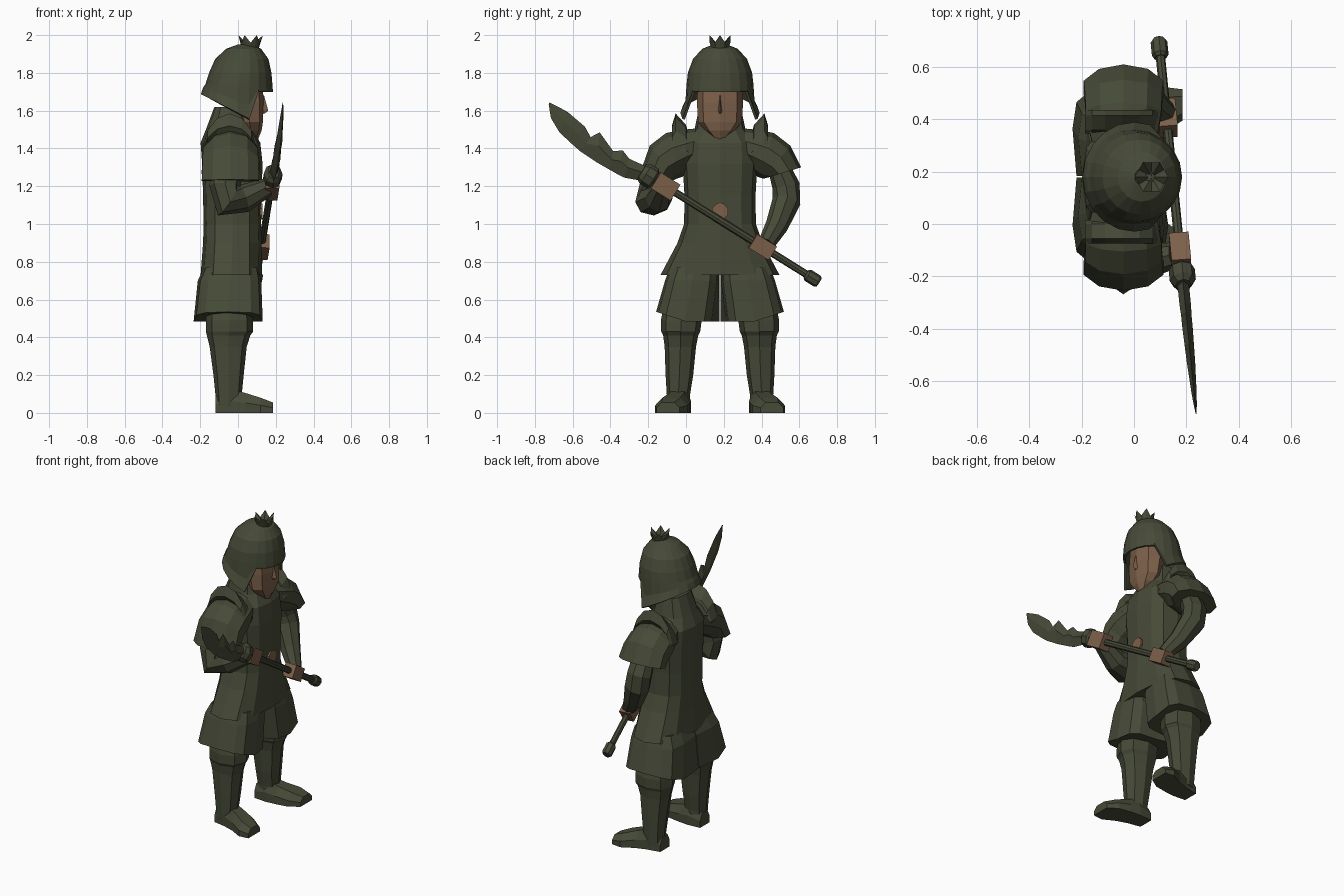
import bpy, bmesh, math
from mathutils import Vector

C = 0.18  # the body's middle plane is y = C, it looks along +x


def material(name, col):
    m = bpy.data.materials.new(name)
    m.diffuse_color = (*col, 1)
    return m


GREEN = material("dark olive", (0.062, 0.069, 0.039))
SKIN = material("brown skin", (0.205, 0.117, 0.068))


def loft(name, rings, mat=GREEN, caps=True):
    """Skin a list of equal-length point rings."""
    bm = bmesh.new()
    vs = [[bm.verts.new(p) for p in r] for r in rings]
    n = len(rings[0])
    for a, b in zip(vs, vs[1:]):
        for i in range(n):
            j = (i + 1) % n
            bm.faces.new((a[i], a[j], b[j], b[i]))
    if caps:
        bm.faces.new(vs[0])
        bm.faces.new(vs[-1])
    bmesh.ops.recalc_face_normals(bm, faces=bm.faces)
    me = bpy.data.meshes.new(name)
    bm.to_mesh(me)
    bm.free()
    me.materials.append(mat)
    ob = bpy.data.objects.new(name, me)
    bpy.context.collection.objects.link(ob)
    return ob


def ring(z, cx, rx, ry, cy=C, n=12, p=1.0):
    """Horizontal (super)ellipse; the first point faces forward."""
    def f(v):
        return math.copysign(abs(v) ** p, v)
    return [Vector((cx + rx * f(math.cos(2 * math.pi * i / n)),
                    cy + ry * f(math.sin(2 * math.pi * i / n)), z)) for i in range(n)]


def tube(name, path, radii, mat=GREEN, n=8, rot=0.0, ref=(1, 0, 0)):
    """Loft along a path; radii are pairs (along ref, across ref)."""
    path = [Vector(p) for p in path]
    rings = []
    for i, p in enumerate(path):
        t = (path[min(i + 1, len(path) - 1)] - path[max(i - 1, 0)]).normalized()
        u = Vector(ref)
        u = (u - t * u.dot(t)).normalized()
        v = t.cross(u)
        a, b = radii[i]
        rings.append([p + u * a * math.cos(rot + 2 * math.pi * k / n)
                      + v * b * math.sin(rot + 2 * math.pi * k / n) for k in range(n)])
    return loft(name, rings, mat)


# Coat: collar, chest, waist and upper flared skirt
loft("coat", [ring(z, cx, rx, ry, p=0.75) for z, cx, rx, ry in (
    (1.62, -0.04, 0.085, 0.11), (1.50, -0.045, 0.125, 0.135), (1.43, -0.04, 0.158, 0.19),
    (1.32, -0.03, 0.16, 0.198), (1.15, -0.03, 0.155, 0.188), (1.00, -0.03, 0.152, 0.19),
    (0.90, -0.03, 0.155, 0.225), (0.73, -0.035, 0.163, 0.315))])

# Belt buckle
tube("belt_buckle", [(0.09, C, 1.066), (0.131, C, 1.066)], [(0.045, 0.045)] * 2,
     SKIN, 8, math.pi / 8, (0, 0, 1))

for s, side in ((-1, "right"), (1, "left")):
    # Lower skirt half: open wedge in front, narrow slit behind, hem rising outwards
    rows = []
    for z, cx, rx, d, ry, rise in ((0.77, -0.035, 0.145, 0.135, 0.13, 0),
                                   (0.70, -0.045, 0.168, 0.148, 0.143, 0),
                                   (0.485, -0.052, 0.183, 0.185, 0.153, 0.05)):
        cy = C + s * d
        r = ring(z, cx, rx, ry, cy, 12, 0.6)
        for v in r:
            v.z += rise * max(0, s * (v.y - cy) / ry)
            if v.x < cx - 0.01 and s * (v.y - cy) < -0.01:
                v.y = C + s * 0.003
        rows.append(r)
    loft("lower_skirt_" + side, rows)

    # Leg with knee band and boot shaft
    loft("leg_" + side, [ring(z, cx, rx, ry, C + s * d, 8, 0.85) for z, cx, rx, ry, d in (
        (0.60, -0.05, 0.11, 0.09, 0.20), (0.49, -0.045, 0.125, 0.108, 0.205),
        (0.43, -0.045, 0.125, 0.103, 0.208), (0.41, -0.05, 0.115, 0.093, 0.208),
        (0.35, -0.052, 0.098, 0.083, 0.21), (0.20, -0.05, 0.08, 0.073, 0.215),
        (0.10, -0.05, 0.07, 0.062, 0.22), (0.03, -0.05, 0.065, 0.058, 0.22))])

    # Boot foot, toes turned out
    loft("foot_" + side, [[Vector((x, C + s * (d + w * a), h * b)) for a, b in (
        (-1, 0), (1, 0), (1, 0.5), (0.55, 1), (-0.55, 1), (-1, 0.5))] for x, d, w, h in (
        (-0.118, 0.21, 0.05, 0.09), (-0.03, 0.215, 0.062, 0.125), (0.04, 0.23, 0.07, 0.105),
        (0.12, 0.258, 0.085, 0.08), (0.185, 0.275, 0.06, 0.055))])

    # Wide shoulder sleeve: rings spanned by an outer and an inner point (d, z)
    end = (0.43, 1.30, 0.25, 1.245) if s > 0 else (0.435, 1.235, 0.26, 1.225)
    rows = []
    for (od, oz, nd, nz), rx in (((0.08, 1.51, 0.08, 1.34), 0.11), ((0.19, 1.50, 0.17, 1.28), 0.14),
                                 ((0.285, 1.482, 0.20, 1.25), 0.152),
                                 ((0.372, 1.415, 0.23, 1.24), 0.155), (end, 0.16)):
        rows.append([Vector((-0.04 + rx * math.cos(a), C + s * ((od + nd) + (od - nd) * math.sin(a)) / 2,
                             ((oz + nz) + (oz - nz) * math.sin(a)) / 2))
                     for a in (math.pi * k / 5 + math.pi / 10 for k in range(10))])
    loft("shoulder_sleeve_" + side, rows)

    # Standing shoulder crest
    rows = []
    for k in range(7):
        a = math.radians(10 + 160 * k / 6)
        x, h = -0.045 + 0.145 * math.cos(a), math.sin(a)
        rows.append([Vector((x, C + s * d, 1.36 + e * h)) for d, e in (
            (0.165, 0.11), (0.225, 0.11), (0.255, 0.16), (0.235, 0.225), (0.18, 0.165))])
    loft("shoulder_crest_" + side, rows)


# Polearm line: the point of the shaft at a given y
def shaft_at(y):
    return Vector((0.165 - 0.1 * y, y, 1.2 - 0.624 * (y + 0.11)))


# Arms: one lifted forward, one reaching down across the body
tube("arm_right", [(-0.045, C - 0.30, 1.33), (-0.07, C - 0.345, 1.20), (-0.055, C - 0.35, 1.125),
                   (0.03, C - 0.325, 1.135), (0.155, -0.12, 1.195)],
     [(0.055, 0.075), (0.08, 0.082), (0.10, 0.095), (0.07, 0.075), (0.05, 0.05)],
     ref=(0, 1, 0))
tube("arm_left", [(-0.035, C + 0.30, 1.33), (-0.03, C + 0.35, 1.20), (-0.015, C + 0.352, 1.12),
                  (0.05, C + 0.30, 0.99), (0.12, 0.425, 0.895)],
     [(0.075, 0.055), (0.08, 0.073), (0.082, 0.075), (0.065, 0.06), (0.045, 0.045)])

# Hands gripping the shaft
for y, side, r in ((-0.11, "right", 0.07), (0.405, "left", 0.06)):
    tube("hand_" + side, [shaft_at(y + 0.052), shaft_at(y - 0.052)], [(0.053, r)] * 2,
         SKIN, 4, math.pi / 4)

# Polearm shaft, end knob and guard
tube("shaft", [shaft_at(0.68), shaft_at(-0.22)], [(0.018, 0.02)] * 2)
tube("shaft_knob", [shaft_at(y) for y in (0.635, 0.645, 0.695, 0.705)],
     [(0.022, 0.024), (0.032, 0.034), (0.032, 0.034), (0.024, 0.026)])
tube("blade_guard", [shaft_at(y) for y in (-0.165, -0.175, -0.215, -0.235)],
     [(0.04, 0.045), (0.05, 0.06), (0.05, 0.06), (0.03, 0.045)])

# Curved blade with two barbs: (lower y, z, upper y, z, half thickness)
rows = []
for ly, lz, uy, uz, t in (
        (-0.215, 1.225, -0.20, 1.30, 0.022), (-0.325, 1.245, -0.30, 1.345, 0.022),
        (-0.36, 1.262, -0.335, 1.39, 0.02), (-0.40, 1.285, -0.385, 1.385, 0.02),
        (-0.47, 1.325, -0.457, 1.485, 0.018), (-0.56, 1.385, -0.505, 1.46, 0.016),
        (-0.60, 1.42, -0.535, 1.515, 0.014), (-0.67, 1.485, -0.625, 1.592, 0.01),
        (-0.715, 1.56, -0.67, 1.617, 0.006), (-0.727, 1.635, -0.722, 1.643, 0.002)):
    low, up = Vector((0.165 - 0.1 * ly, ly, lz)), Vector((0.165 - 0.1 * uy, uy, uz))
    mid, side = low.lerp(up, 0.55), Vector((t, 0, 0))
    rows.append([low, mid + side, up, mid - side])
loft("blade", rows)

# Face with a broad jaw, chin and throat below
loft("face", [ring(z, cx, rx, ry, n=8, p=0.85) for z, cx, rx, ry in (
    (1.76, 0.04, 0.09, 0.118), (1.64, 0.05, 0.086, 0.122), (1.54, 0.062, 0.07, 0.116),
    (1.495, 0.065, 0.06, 0.078), (1.45, 0.06, 0.047, 0.03))], SKIN)
loft("nose", [[Vector((x, C - w, z)), Vector((tip, C, z)), Vector((x, C + w, z))]
              for z, x, tip, w in ((1.68, 0.11, 0.138, 0.01), (1.60, 0.11, 0.16, 0.018),
                                   (1.585, 0.11, 0.142, 0.015))], SKIN)

# Helmet dome with flared neck guard and cheek flaps, open at the face
rows = [ring(z, cx, rx, ry, n=20) for z, cx, rx, ry in (
    (1.945, 0.035, 0.03, 0.03), (1.922, 0.03, 0.088, 0.09), (1.87, 0.02, 0.135, 0.137),
    (1.80, 0.012, 0.158, 0.163), (1.74, 0.005, 0.17, 0.17))]
for front_z, side_z, rx, ry in ((1.715, 1.65, 0.178, 0.176), (1.70, 1.585, 0.19, 0.203)):
    r = ring(front_z, 0.0, rx, ry, n=20)
    for i, v in enumerate(r):
        a = 2 * math.pi * i / 20
        c = math.cos(a)
        if c > 0.5:
            v.x, v.y = 0.172 * c + 0.005, C + 0.172 * math.sin(a)
        else:
            v.z = side_z - (0.1 if front_z < 1.71 else 0.07) * c
    rows.append(r)
helmet = loft("helmet", rows, caps=False)
mod = helmet.modifiers.new("thickness", "SOLIDIFY")
mod.thickness, mod.offset = 0.014, 0
loft("helmet_top", [ring(1.93, 0.035, 0.045, 0.045), ring(1.95, 0.035, 0.032, 0.032)])

# Small crown of spikes
spikes = ring(2.0, 0.067, 0.065, 0.065)
for i, v in enumerate(spikes):
    if i % 2:
        v.x, v.y, v.z = 0.067 + (v.x - 0.067) * 0.85, C + (v.y - C) * 0.85, 1.96
loft("crown", [ring(1.90, 0.06, 0.045, 0.045), ring(1.94, 0.065, 0.048, 0.048), spikes,
               ring(1.945, 0.067, 0.01, 0.01)])
